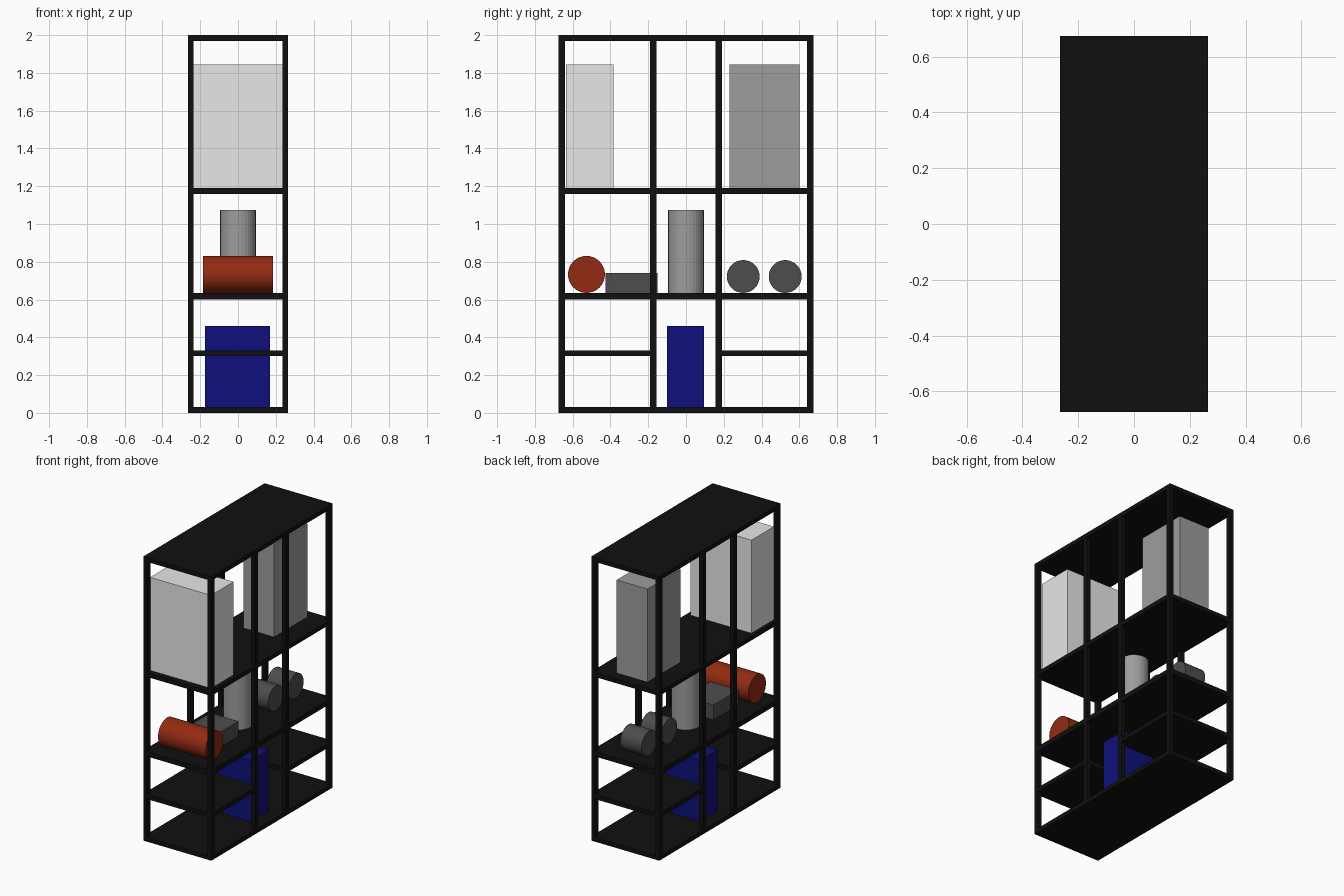
import bpy
from math import pi

cube = bpy.data.objects.get("Cube")
if cube:
    bpy.data.objects.remove(cube, do_unlink=True)


def material(name, r, g, b):
    m = bpy.data.materials.new(name)
    m.use_nodes = True
    m.diffuse_color = (r, g, b, 1)
    m.node_tree.nodes["Principled BSDF"].inputs["Base Color"].default_value = (r, g, b, 1)
    return m


black = material("black frame", 0.005, 0.005, 0.005)
white = material("light grey", 0.8, 0.8, 0.8)
grey = material("mid grey", 0.34, 0.34, 0.34)
dark = material("dark grey", 0.075, 0.075, 0.075)
orange = material("rust orange", 0.29, 0.024, 0.006)
blue = material("deep blue", 0.005, 0.005, 0.2)


def box(name, mat, x, y, z):
    """Box from (low, high) ranges on each axis."""
    bpy.ops.mesh.primitive_cube_add(size=1, location=[sum(r) / 2 for r in (x, y, z)])
    ob = bpy.context.object
    ob.name = name
    ob.scale = [r[1] - r[0] for r in (x, y, z)]
    bpy.ops.object.transform_apply(location=False, rotation=False, scale=True)
    ob.data.materials.append(mat)


def cylinder(name, mat, radius, length, location, lying=True):
    """Cylinder lying along x, or standing upright."""
    bpy.ops.mesh.primitive_cylinder_add(
        vertices=32, radius=radius, depth=length, location=location,
        rotation=(0, pi / 2 if lying else 0, 0))
    ob = bpy.context.object
    ob.name = name
    ob.data.materials.append(mat)


W, D, T = 0.265, 0.675, 0.03   # half width, half depth, board thickness
FLOOR, MIDDLE, UPPER = 0.03, 0.635, 1.19   # tops of the loaded shelves

# Full-length shelves
for name, top, thick in (("bottom_shelf", FLOOR, T), ("middle_shelf", MIDDLE, 0.035),
                         ("upper_shelf", UPPER, T), ("top_board", 2, T)):
    box(name, black, (-W, W), (-D, D), (top - thick, top))

# Short shelves in the two outer bays
box("front_short_shelf", black, (-W, W), (-D, -0.16), (0.3, 0.33))
box("back_short_shelf", black, (-W, W), (0.16, D), (0.3, 0.33))

# Eight upright posts
for side, x in (("right", (-W, T - W)), ("left", (W - T, W))):
    for place, y in (("front", -D + 0.0175), ("front_inner", -0.1725),
                     ("back_inner", 0.1725), ("back", D - 0.0175)):
        box(f"{side}_{place}_post", black, x, (y - 0.0175, y + 0.0175), (0, 2))

# Boxes on the shelves
box("large_light_box", white, (-0.24, 0.235), (-0.635, -0.385), (UPPER, 1.845))
box("tall_grey_box", grey, (-0.12, 0.12), (0.23, 0.6), (UPPER, 1.845))
box("low_dark_box", dark, (-0.11, 0.11), (-0.425, -0.15), (MIDDLE, 0.74))
box("blue_box", blue, (-0.175, 0.17), (-0.1, 0.095), (FLOOR, 0.46))

# Cylinders on the middle shelf
cylinder("orange_roll", orange, 0.098, 0.37, (0, -0.527, MIDDLE + 0.098))
cylinder("grey_canister", grey, 0.094, 0.44, (0, 0, MIDDLE + 0.22), lying=False)
for name, y in (("front_dark_roll", 0.303), ("back_dark_roll", 0.525)):
    cylinder(name, dark, 0.087, 0.165, (0, y, MIDDLE + 0.087))
